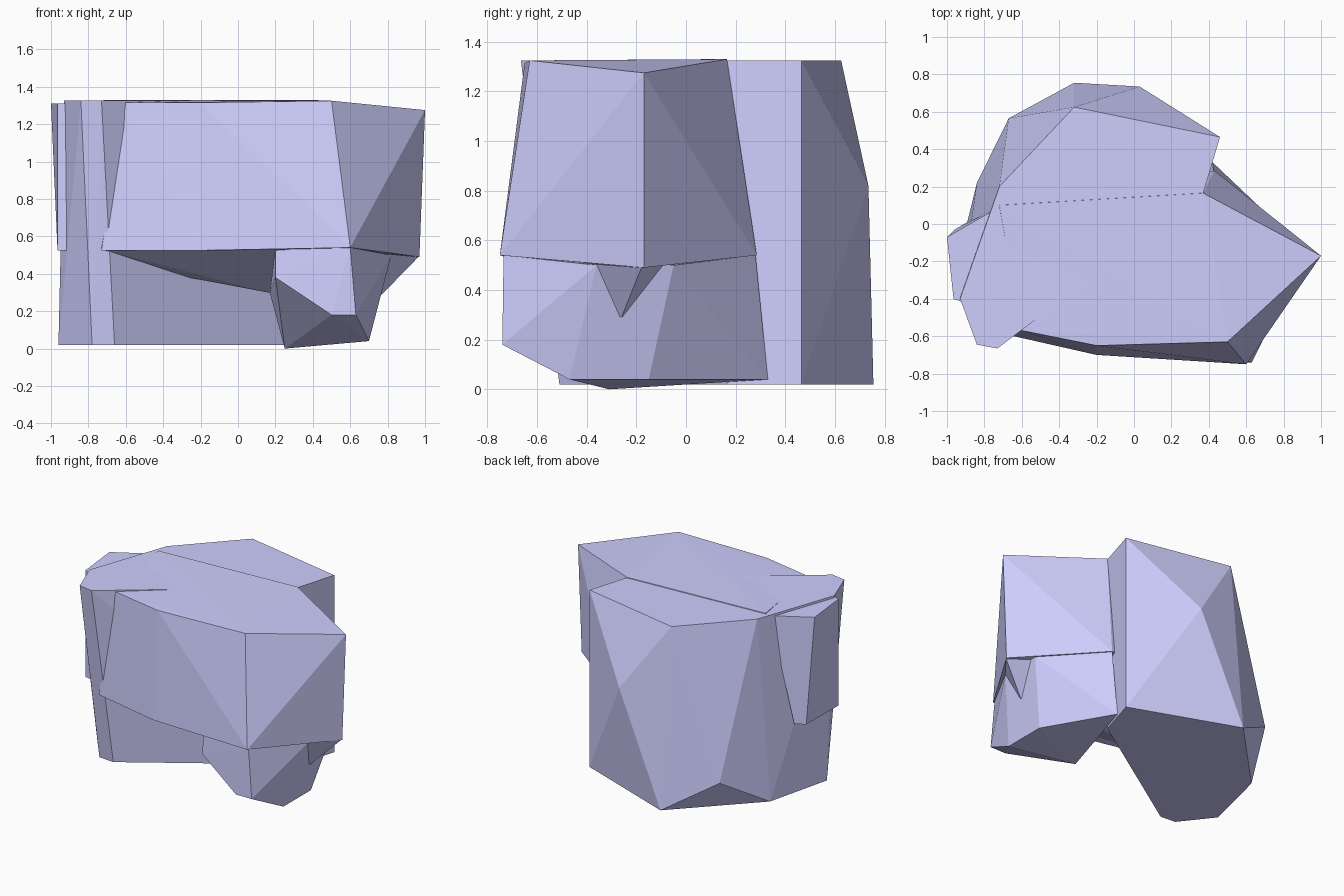
import bpy, bmesh

# Flat violet-blue finish for every part
violet = bpy.data.materials.new("violet")
violet.diffuse_color = (0.62, 0.62, 1.0, 1.0)


def ring(z, *pts):
    """Outline at one height, as 3D points."""
    return [(x, y, z) for x, y in pts]


def faceted_block(name, points):
    """Convex flat-faced block spanning the given outlines."""
    bm = bmesh.new()
    for p in points:
        bm.verts.new(p)
    hull = bmesh.ops.convex_hull(bm, input=bm.verts[:])
    unused = {g for g in hull["geom_interior"] + hull["geom_unused"]
              if isinstance(g, bmesh.types.BMVert)}
    bmesh.ops.delete(bm, geom=list(unused), context='VERTS')
    bmesh.ops.dissolve_limit(bm, angle_limit=0.01, verts=bm.verts[:], edges=bm.edges[:])
    bmesh.ops.recalc_face_normals(bm, faces=bm.faces[:])
    mesh = bpy.data.meshes.new(name)
    bm.to_mesh(mesh)
    bm.free()
    mesh.materials.append(violet)
    obj = bpy.data.objects.new(name, mesh)
    bpy.context.collection.objects.link(obj)
    return obj


# Tall block along the back and left
faceted_block("back_block",
    ring(0.02, (0.46, 0.465), (-0.32, 0.755), (-0.84, 0.22), (-0.96, -0.27),
         (-0.78, -0.50), (-0.66, -0.51), (0.37, 0.165))
    + ring(1.325, (0.46, 0.465), (-0.32, 0.625), (-0.72, 0.20), (-0.93, -0.40),
           (-0.84, -0.645), (-0.73, -0.665), (0.37, 0.165))
    + [(0.03, 0.735, 0.82), (-0.67, 0.565, 0.24)])

# Raised front body
faceted_block("front_body",
    ring(1.33, (-0.72, 0.10), (0.37, 0.165))
    + ring(1.325, (0.50, -0.63))
    + ring(1.315, (-0.20, -0.65), (-0.60, -0.57))
    + [(1.0, -0.17, 1.275), (0.97, -0.17, 0.49)]
    + ring(0.54, (0.60, -0.75), (0.43, 0.285))
    + ring(0.525, (-0.20, -0.70), (-0.73, -0.58), (-0.73, 0.05)))

# Shallow wedge under the front body
faceted_block("underside_wedge",
    ring(0.53, (-0.73, -0.58), (0.20, -0.70), (0.55, -0.70), (0.40, 0.16), (-0.70, 0.0))
    + [(0.965, -0.18, 0.49), (0.77, -0.26, 0.29), (0.16, -0.26, 0.30),
       (-0.37, -0.28, 0.40)])

# Low foot at the front right
faceted_block("front_foot",
    ring(0.54, (0.20, -0.69), (0.60, -0.735), (0.425, 0.28), (0.20, -0.10))
    + ring(0.18, (0.50, -0.74), (0.63, -0.74))
    + ring(0.04, (0.70, -0.47), (0.70, -0.15), (0.42, 0.33))
    + [(0.20, -0.70, 0.38), (0.17, -0.35, 0.30), (0.25, -0.31, 0.0),
       (0.82, -0.05, 0.50), (0.82, -0.36, 0.50)])

# Small panel on the left side
faceted_block("side_panel",
    ring(1.31, (-0.74, 0.08), (-1.0, -0.07), (-0.965, -0.40), (-0.91, -0.42))
    + ring(0.525, (-0.89, 0.01), (-0.96, -0.03), (-0.965, -0.40), (-0.91, -0.41)))
